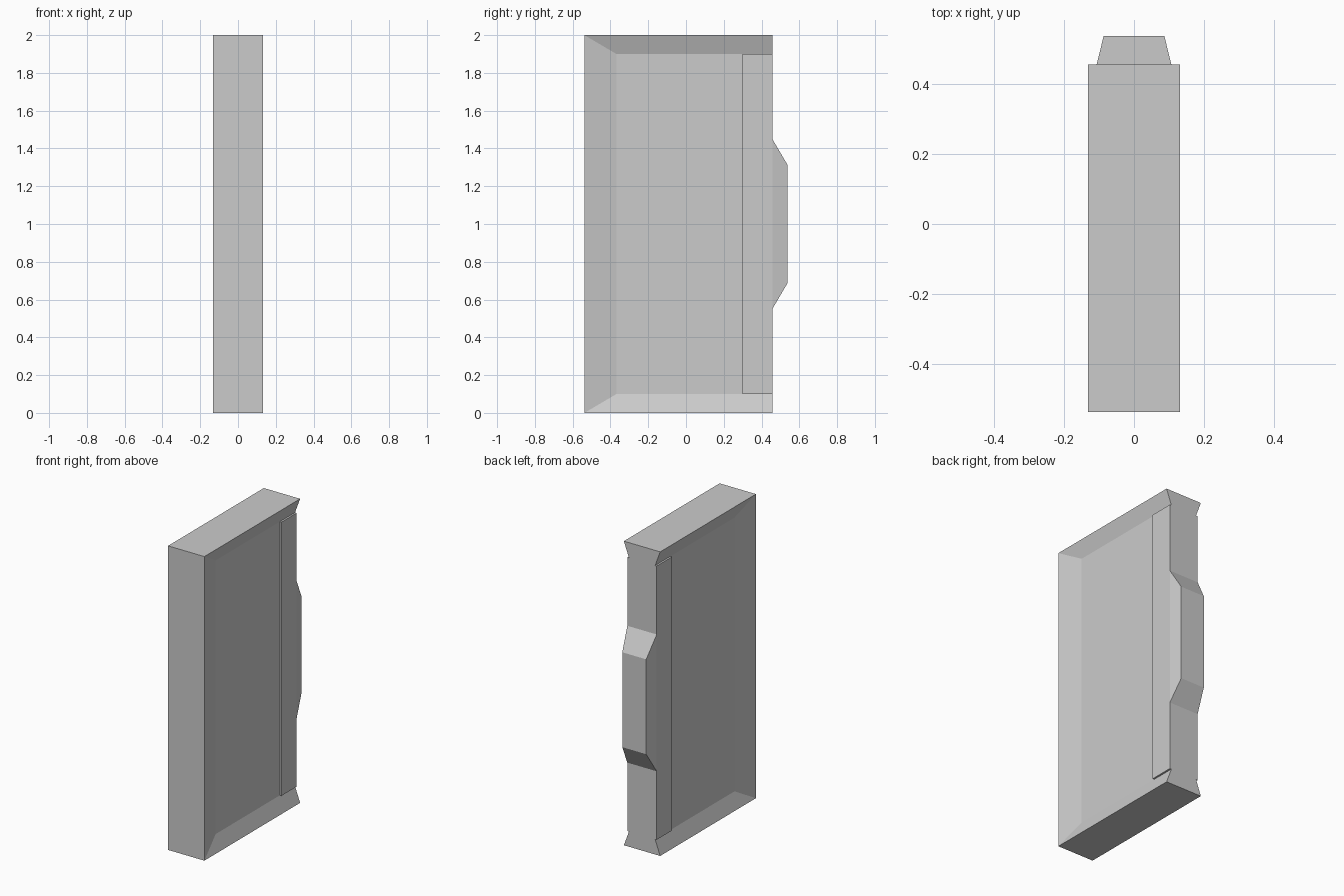
import bpy, bmesh

if "Cube" in bpy.data.objects:
    bpy.data.objects.remove(bpy.data.objects["Cube"])

Y0, Y1, YT = -0.538, 0.457, 0.538   # front edge, back edge, tab tip
XO, XI, XS = 0.132, 0.095, 0.107    # half widths: rim, recess, raised strip


def build(name, verts, faces):
    me = bpy.data.meshes.new(name)
    me.from_pydata(verts, [], faces)
    bm = bmesh.new()
    bm.from_mesh(me)
    bmesh.ops.recalc_face_normals(bm, faces=bm.faces)
    bm.to_mesh(me)
    bm.free()
    ob = bpy.data.objects.new(name, me)
    bpy.context.collection.objects.link(ob)
    return ob


def both_sides(points):
    # each (x, y, z) on the right, followed by its mirror on the left
    return [(s * x, y, z) for s in (1, -1) for x, y, z in points]


# Main slab: thick rim sloping into a recess on both sides, recess open at the back
rim = [(XO, Y0, 0), (XO, Y1, 0), (XO, Y1, 2), (XO, Y0, 2)]
recess = [(XI, -0.368, 0.1), (XI, Y1, 0.1), (XI, Y1, 1.9), (XI, -0.368, 1.9)]
side = [(4, 5, 6, 7), (0, 1, 5, 4), (2, 3, 7, 6), (3, 0, 4, 7)]
faces = side + [tuple(i + 8 for i in f) for f in side]
faces += [(0, 3, 11, 8), (0, 8, 9, 1), (3, 2, 10, 11),   # front, bottom, top
          (1, 9, 13, 5), (2, 6, 14, 10)]                 # back ends
build("panel", both_sides(rim + recess), faces)

# Raised edge strip, with its back face left open where the tab joins
YS = 0.299
outline = [(XS, YS, 0.1), (XS, Y1, 0.1), (XS, Y1, 0.55),
           (XS, Y1, 1.45), (XS, Y1, 1.9), (XS, YS, 1.9)]
n = len(outline)
faces = [tuple(range(n)), tuple(range(n, 2 * n))]
faces += [(i, (i + 1) % n, (i + 1) % n + n, i + n) for i in range(n) if i not in (2, 5)]
faces.append((5, 0, n, n + 5))
build("edge_strip", both_sides(outline), faces)

# Tapered tab on the back edge
tab = [(XS, Y1, 0.55), (0.087, YT, 0.688), (0.087, YT, 1.312), (XS, Y1, 1.45)]
faces = [(0, 1, 2, 3), (4, 5, 6, 7)] + [(i, i + 1, i + 5, i + 4) for i in range(3)]
build("tab", both_sides(tab), faces)
